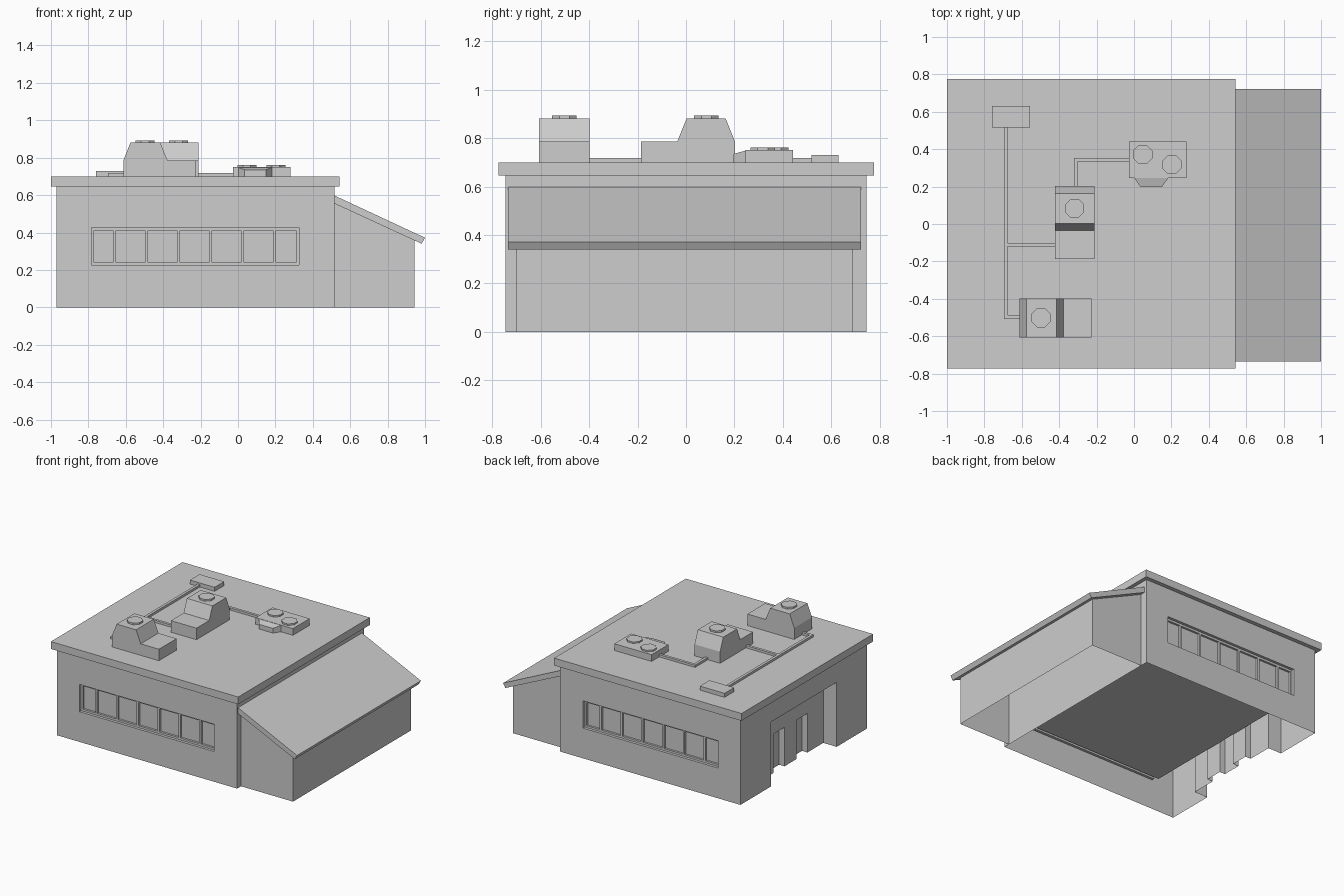
import bpy, bmesh, math
from mathutils import Vector

cube = bpy.data.objects.get("Cube")
if cube:
    bpy.data.objects.remove(cube, do_unlink=True)

grey = bpy.data.materials.new("plain_grey")
grey.use_nodes = True
GREY = (0.61, 0.61, 0.61, 1)
grey.diffuse_color = GREY
grey.node_tree.nodes["Principled BSDF"].inputs["Base Color"].default_value = GREY


def finish(name, bm):
    bmesh.ops.recalc_face_normals(bm, faces=bm.faces)
    me = bpy.data.meshes.new(name)
    bm.to_mesh(me)
    bm.free()
    me.materials.append(grey)
    ob = bpy.data.objects.new(name, me)
    bpy.context.collection.objects.link(ob)
    return ob


def add_box(bm, x, y, z):
    geom = bmesh.ops.create_cube(bm, size=1)
    for v in geom["verts"]:
        v.co = Vector([(r[0] + r[1]) / 2 + c * (r[1] - r[0]) for r, c in zip((x, y, z), v.co)])


def box(name, x, y, z):
    bm = bmesh.new()
    add_box(bm, x, y, z)
    return finish(name, bm)


def prism(name, profile, axis, lo, hi, drop=None):
    """Sweep a profile along an axis: x takes (y, z), y takes (x, z), z takes (x, y)."""
    bm = bmesh.new()

    def ring(t):
        pts = []
        for p in profile:
            co = list(p)
            co.insert("xyz".index(axis), t)
            pts.append(bm.verts.new(co))
        return pts
    a, b = ring(lo), ring(hi)
    bm.faces.new(a)
    bm.faces.new(b[::-1])
    for i in range(len(a)):
        j = (i + 1) % len(a)
        bm.faces.new((a[i], a[j], b[j], b[i]))
    if drop:
        doomed = [f for f in bm.faces if drop(f.calc_center_median())]
        bmesh.ops.delete(bm, geom=doomed, context="FACES")
    return finish(name, bm)


def push(bm, rule, offset):
    """Extrude the faces whose centre meets the rule."""
    faces = [f for f in bm.faces if rule(f.calc_center_median())]
    new = bmesh.ops.extrude_face_region(bm, geom=faces)["geom"]
    old = [f for f in faces if f.is_valid]
    if old:
        bmesh.ops.delete(bm, geom=old, context="FACES")
    verts = [g for g in new if isinstance(g, bmesh.types.BMVert)]
    bmesh.ops.translate(bm, verts=verts, vec=offset)


# Main hall: an open-bottomed shell with recessed windows and entrance
panes = [(-0.77, -0.668), (-0.652, -0.497), (-0.481, -0.327), (-0.31, -0.155),
         (-0.139, 0.016), (0.033, 0.188), (0.203, 0.31)]
bm = bmesh.new()
add_box(bm, (-0.97, 0.515), (-0.745, 0.745), (0, 0.65))
cuts = {0: [-0.784, 0.326] + [e for p in panes for e in p],
        1: [-0.387, -0.2, -0.07, 0.07, 0.2, 0.387],
        2: [0.225, 0.24, 0.29, 0.412, 0.428, 0.48]}
for axis, places in cuts.items():
    for place in places:
        normal = Vector((0, 0, 0))
        normal[axis] = 1
        bmesh.ops.bisect_plane(bm, geom=bm.verts[:] + bm.edges[:] + bm.faces[:],
                               plane_co=normal * place, plane_no=normal)
for side in (-1, 1):
    push(bm, lambda c: abs(c.y - side * 0.745) < 0.001 and -0.784 < c.x < 0.326
         and 0.225 < c.z < 0.428, (0, -side * 0.02, 0))
    push(bm, lambda c: abs(c.y - side * 0.725) < 0.001 and 0.24 < c.z < 0.412
         and any(p[0] < c.x < p[1] for p in panes), (0, -side * 0.015, 0))
push(bm, lambda c: abs(c.x + 0.97) < 0.001 and abs(c.y) < 0.387 and c.z < 0.48, (0.11, 0, 0))
push(bm, lambda c: abs(c.x + 0.86) < 0.001 and 0.07 < abs(c.y) < 0.2 and c.z < 0.29, (0.045, 0, 0))
floor = [f for f in bm.faces if all(v.co.z < 0.001 for v in f.verts)]
bmesh.ops.delete(bm, geom=floor, context="FACES")
finish("main_hall", bm)

box("inner_ceiling", (-0.813, 0.514), (-0.712, 0.712), (0.229, 0.237))
box("main_roof", (-1, 0.543), (-0.773, 0.775), (0.645, 0.7))

# Side annex with a sloping roof
prism("annex_walls", [(0.515, 0), (0.943, 0), (0.943, 0.375), (0.515, 0.575)], "y", -0.7, 0.687,
      drop=lambda c: c.z < 0.01 or c.x < 0.516)
prism("annex_roof", [(0.515, 0.555), (0.515, 0.598), (1, 0.372), (0.982, 0.34)],
      "y", -0.735, 0.723)


# Rooftop machines
def fan(name, x, y, z, height):
    ring = [(x + 0.055 * math.cos((k + 0.5) * math.pi / 4),
             y + 0.055 * math.sin((k + 0.5) * math.pi / 4)) for k in range(8)]
    prism(name, ring, "z", z, z + height)


def hump(start, step, end):
    """Stepped casing: low shelf, raised block with sloping ends."""
    d = math.copysign(0.038, step - start)
    return [(start, 0.7), (start, 0.786), (step, 0.786), (step + d, 0.88),
            (end - d, 0.88), (end, 0.786), (end, 0.7)]


prism("front_cooling_unit", hump(-0.227, -0.377, -0.613), "y", -0.606, -0.398)
prism("middle_cooling_unit", hump(-0.186, -0.036, 0.202), "x", -0.422, -0.212)
box("twin_fan_unit", (-0.026, 0.281), (0.245, 0.442), (0.7, 0.75))
duct = prism("twin_fan_duct", [(0.002, 0.245), (0.182, 0.245), (0.149, 0.197), (0.035, 0.197)],
             "z", 0.7, 0.735)
for v in duct.data.vertices:
    if v.co.y > 0.24 and v.co.z > 0.72:
        v.co.z = 0.748
box("vent_box", (-0.758, -0.555), (0.517, 0.63), (0.7, 0.73))

fan("front_unit_fan", -0.497, -0.502, 0.88, 0.013)
fan("middle_unit_fan", -0.317, 0.084, 0.88, 0.013)
fan("twin_fan_left", 0.202, 0.317, 0.75, 0.011)
fan("twin_fan_right", 0.047, 0.372, 0.75, 0.011)


# Square pipes linking the machines
def pipe(name, *path):
    bm = bmesh.new()
    r = 0.01
    for (x0, y0), (x1, y1) in zip(path, path[1:]):
        add_box(bm, (min(x0, x1) - r, max(x0, x1) + r), (min(y0, y1) - r, max(y0, y1) + r),
                (0.7, 0.717))
    finish(name, bm)


pipe("long_pipe", (-0.686, 0.525), (-0.686, -0.497), (-0.605, -0.497))
pipe("branch_pipe", (-0.686, -0.111), (-0.415, -0.111))
pipe("rear_pipe", (-0.311, 0.19), (-0.311, 0.343), (-0.02, 0.343))
